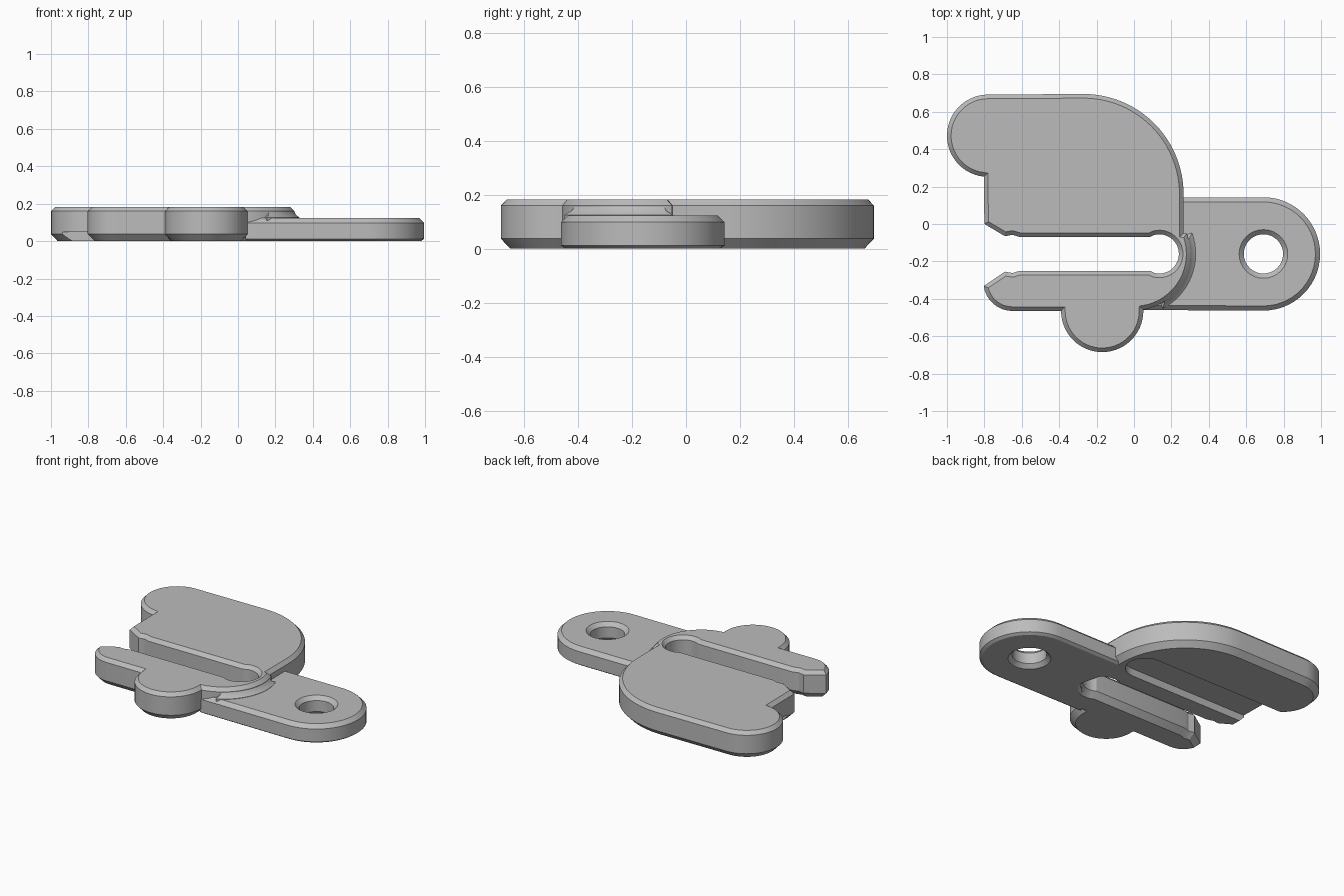
import bpy
import bmesh
from math import sin, cos, radians
from mathutils import Vector

if "Cube" in bpy.data.objects:
    bpy.data.objects.remove(bpy.data.objects["Cube"], do_unlink=True)

grey = bpy.data.materials.new("plain grey")
grey.use_nodes = True
grey.diffuse_color = (0.5, 0.5, 0.5, 1)
grey.node_tree.nodes["Principled BSDF"].inputs["Base Color"].default_value = (0.5, 0.5, 0.5, 1)


def arc(cx, cy, r, start, end, n=16):
    """Points along an arc, angles in degrees."""
    steps = [radians(start + (end - start) * i / n) for i in range(n + 1)]
    return [(cx + r * cos(a), cy + r * sin(a)) for a in steps]


def inset(points, d):
    """Move a counter-clockwise outline inwards by d with mitred corners."""
    result = []
    for i, p in enumerate(points):
        p = Vector(p)
        a = (p - Vector(points[i - 1])).normalized()
        b = (Vector(points[(i + 1) % len(points)]) - p).normalized()
        na, nb = Vector((-a.y, a.x)), Vector((-b.y, b.x))
        result.append(p + (na + nb) * (d / max(1 + na.dot(nb), 0.4)))
    return result


def plate(name, outline, levels):
    """Stack inset copies of an outline; levels are (height, inset) pairs."""
    bm = bmesh.new()
    rings = [[bm.verts.new((p[0], p[1], z)) for p in inset(outline, d)] for z, d in levels]
    n = len(outline)
    bm.faces.new(rings[0][::-1])
    bm.faces.new(rings[-1])
    for low, high in zip(rings, rings[1:]):
        for i in range(n):
            j = (i + 1) % n
            bm.faces.new((low[i], low[j], high[j], high[i]))
    bmesh.ops.recalc_face_normals(bm, faces=bm.faces)
    mesh = bpy.data.meshes.new(name)
    bm.to_mesh(mesh)
    bm.free()
    mesh.materials.append(grey)
    obj = bpy.data.objects.new(name, mesh)
    bpy.context.collection.objects.link(obj)
    return obj


def cut(target, cutter):
    """Subtract a cutter and remove it."""
    mod = target.modifiers.new("cut", "BOOLEAN")
    mod.operation = "DIFFERENCE"
    mod.solver = "EXACT"
    mod.object = cutter
    bpy.ops.object.select_all(action="DESELECT")
    bpy.context.view_layer.objects.active = target
    target.select_set(True)
    bpy.ops.object.modifier_apply(modifier=mod.name)
    bpy.data.objects.remove(cutter, do_unlink=True)


# Upper half of the slot, mirrored about its centre line
SLOT_Y = -0.16
entry = [(-0.69, 0.095), (-0.65, 0.102), (-0.61, 0.09), (0.085, 0.09)]
upper = [(x, SLOT_Y + h) for x, h in entry]
lower = [(x, SLOT_Y - h) for x, h in reversed(entry)]

# Body with both lobes, the slot and its two jaws
body_outline = (
    arc(-0.65, -0.31, 0.155, 188, 270, 8)
    + arc(-0.17, -0.465, 0.22, 180, 362, 28)
    + arc(0, SLOT_Y, 0.302, -78, 21, 18)
    + [(0.265, -0.05)]
    + arc(-0.27, 0.16, 0.535, 0, 90, 24)
    + arc(-0.78, 0.472, 0.22, 90, 264, 26)
    + [(-0.80, 0)]
    + upper
    + arc(0.135, SLOT_Y, 0.105, 105, -105, 22)
    + lower
)
body = plate("slotted_body", body_outline,
             [(0, 0.035), (0.037, 0), (0.16, 0), (0.183, 0.022)])

# Shallow groove under the large lobe, open to the left
groove = arc(0.08, 0.2, 0.12, -90, 90, 16) + [(-1.2, 0.32), (-1.2, 0.08)]
cut(body, plate("groove_cutter", groove, [(-0.1, 0), (0.05, 0)]))

# Mounting tab with a rounded end
tab_outline = (
    [(0.04, -0.46)]
    + arc(0.692, SLOT_Y, 0.303, -90, 90, 28)
    + [(0.17, 0.143), (0.17, 0)]
    + arc(0.135, SLOT_Y, 0.115, 45, -60, 10)
    + [(0.1, -0.36), (0.04, -0.4)]
)
tab = plate("mounting_tab", tab_outline,
            [(0, 0.018), (0.012, 0), (0.098, 0), (0.123, 0.025)])

# Screw hole, flared at both ends
hole = arc(0.692, SLOT_Y, 0.105, 0, 348.75, 31)
cut(tab, plate("hole_cutter", hole,
               [(-0.02, -0.045), (0.025, 0), (0.098, 0), (0.143, -0.045)]))

# Sloping collar where the body rises from the tab
collar_outline = arc(0, SLOT_Y, 0.33, -62, 20, 16) + arc(0, SLOT_Y, 0.265, 20, -62, 16)
collar = plate("sloping_collar", collar_outline, [(0.1, 0), (0.125, 0), (0.14, 0.02), (0.158, 0.03)])

# Smooth curved walls, keep edges crisp
bpy.ops.object.select_all(action="DESELECT")
for part in (body, tab, collar):
    part.select_set(True)
bpy.context.view_layer.objects.active = body
bpy.ops.object.shade_smooth_by_angle(angle=radians(25))
